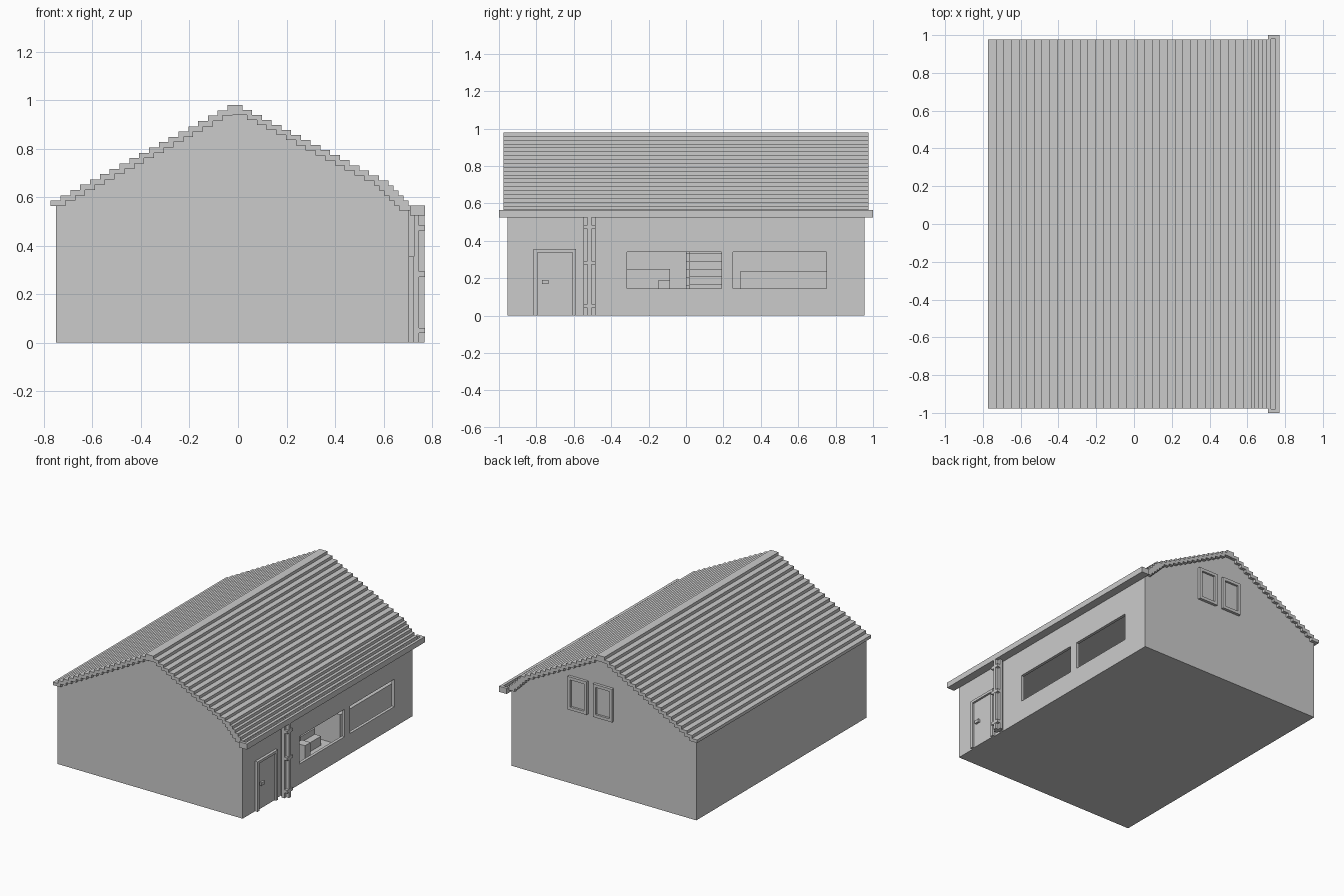
import bpy
import bmesh
from mathutils import Matrix, Vector

cube = bpy.data.objects.get("Cube")
if cube:
    bpy.data.objects.remove(cube, do_unlink=True)


def finish(name, bm):
    mesh = bpy.data.meshes.new(name)
    bmesh.ops.recalc_face_normals(bm, faces=bm.faces)
    bm.to_mesh(mesh)
    bm.free()
    obj = bpy.data.objects.new(name, mesh)
    bpy.context.collection.objects.link(obj)
    return obj


def boxes(name, spans):
    """One object from boxes given as (x range, y range, z range)."""
    bm = bmesh.new()
    for span in spans:
        centre = Vector([(a + b) / 2 for a, b in span])
        size = Vector([b - a for a, b in span])
        matrix = Matrix.Translation(centre) @ Matrix.Diagonal(size.to_4d())
        bmesh.ops.create_cube(bm, size=1, matrix=matrix)
    return finish(name, bm)


def extrude_y(name, profile, y0, y1):
    bm = bmesh.new()
    face = bm.faces.new([bm.verts.new((x, y0, z)) for x, z in profile])
    out = bmesh.ops.extrude_face_region(bm, geom=[face])
    verts = [v for v in out["geom"] if isinstance(v, bmesh.types.BMVert)]
    bmesh.ops.translate(bm, verts=verts, vec=(0, y1 - y0, 0))
    return finish(name, bm)


def cut(target, spans):
    cutter = boxes("cutter", spans)
    cutter.hide_render = True
    mod = target.modifiers.new("cut", "BOOLEAN")
    mod.operation = "DIFFERENCE"
    mod.solver = "EXACT"
    mod.object = cutter
    bpy.context.view_layer.objects.active = target
    bpy.ops.object.modifier_apply(modifier=mod.name)
    bpy.data.objects.remove(cutter, do_unlink=True)


WALL = 0.705      # outer face of the door and window wall
END = 0.955       # half length of the walls
STEP = 0.021      # thickness unit

# Walls with a hollow ground floor and two window openings
gable = [(-0.75, 0), (WALL, 0), (WALL, 0.55), (0.59, 0.66),
         (-0.012, 0.965), (-0.75, 0.57)]
walls = extrude_y("walls", gable, -END, END)
cut(walls, [((-0.73, WALL - STEP), (-END + STEP, END - STEP), (0.02, 0.46))])
for window in ((-0.315, 0.19), (0.25, 0.75)):
    cut(walls, [((WALL - 0.06, WALL + 0.05), window, (0.145, 0.34))])

# Stepped roof: overlapping strips running the full length
roof_y = (-0.977, 0.977)
tile = 0.061
strips = [((-0.043, 0.018), roof_y, (0.938, 0.98))]
for i in range(1, 19):
    x, z = -0.043 - 0.0405 * i, 0.98 - 0.0219 * i
    strips.append(((x, x + tile), roof_y, (z - 0.022, z)))
x = 0.018
for i in range(1, 21):
    x += 0.0402 if i <= 15 else 0.0207   # steeper near the eave
    z = 0.98 - 0.0207 * i
    strips.append(((x - tile, x), roof_y, (z - 0.021, z)))
boxes("roof", strips)

# Gutter trough with end caps
trough = (0.71, 0.77)
boxes("gutter", [
    (trough, (-1, 1), (0.525, 0.545)),
    ((0.75, 0.77), (-1, 1), (0.545, 0.565)),
    ((0.71, 0.725), (-1, 1), (0.545, 0.56)),
    (trough, (-1, -0.98), (0.545, 0.565)),
    (trough, (0.98, 1), (0.545, 0.565)),
])

# Downpipe with a plus-shaped section and square collars
pipe_y = (-0.547, -0.483)
boxes("downpipe", [
    ((WALL, 0.769), (-0.526, -0.504), (0, 0.55)),
    ((0.725, 0.747), pipe_y, (0, 0.53)),
])
boxes("pipe_collars", [((0.725, 0.77), pipe_y, (z, z + STEP))
                       for z in (0.04, 0.272, 0.462)])

# Door, frame and handle
frame_x = (WALL - 0.01, WALL + 0.02)
boxes("door_frame", [
    (frame_x, (-0.815, -0.795), (0, 0.355)),
    (frame_x, (-0.607, -0.587), (0, 0.355)),
    (frame_x, (-0.795, -0.607), (0.337, 0.355)),
])
boxes("door", [((WALL - 0.01, WALL + 0.006), (-0.795, -0.607), (0, 0.337))])
boxes("door_handle", [((WALL, WALL + 0.02), (-0.77, -0.735), (0.168, 0.19))])

# Pair of attic windows on the back gable
frame_y = (END - 0.01, END + 0.02)
z0, z1 = 0.53, 0.765
for name, x0 in (("attic_window_left", 0.10), ("attic_window_right", -0.10)):
    x1 = x0 + 0.15
    inner = (x0 + STEP, x1 - STEP)
    boxes(name, [
        ((x0, x0 + STEP), frame_y, (z0, z1)),
        ((x1 - STEP, x1), frame_y, (z0, z1)),
        (inner, frame_y, (z0, z0 + STEP)),
        (inner, frame_y, (z1 - STEP, z1)),
        (inner, (END - 0.01, END + 0.005), (z0 + STEP, z1 - STEP)),
    ])

# Interior furniture and staircase
boxes("counter", [((0.25, 0.55), (-0.45, -0.085), (0.02, 0.25))])
boxes("stool", [((0.56, 0.63), (-0.147, -0.085), (0.02, 0.19))])
boxes("bed", [((0.2, 0.6), (0.29, 0.934), (0.02, 0.235))])
steps, rails = [], []
for i in range(9):
    run = (0.5 - 0.05 * (i + 1), 0.5 - 0.05 * i)
    top = 0.084 + 0.0415 * i
    steps.append((run, (0.02, 0.22), (0.02, top)))
    rails.append((run, (0, 0.02), (0.02, top + 0.039)))
boxes("stairs", steps)
boxes("stair_side", rails)
